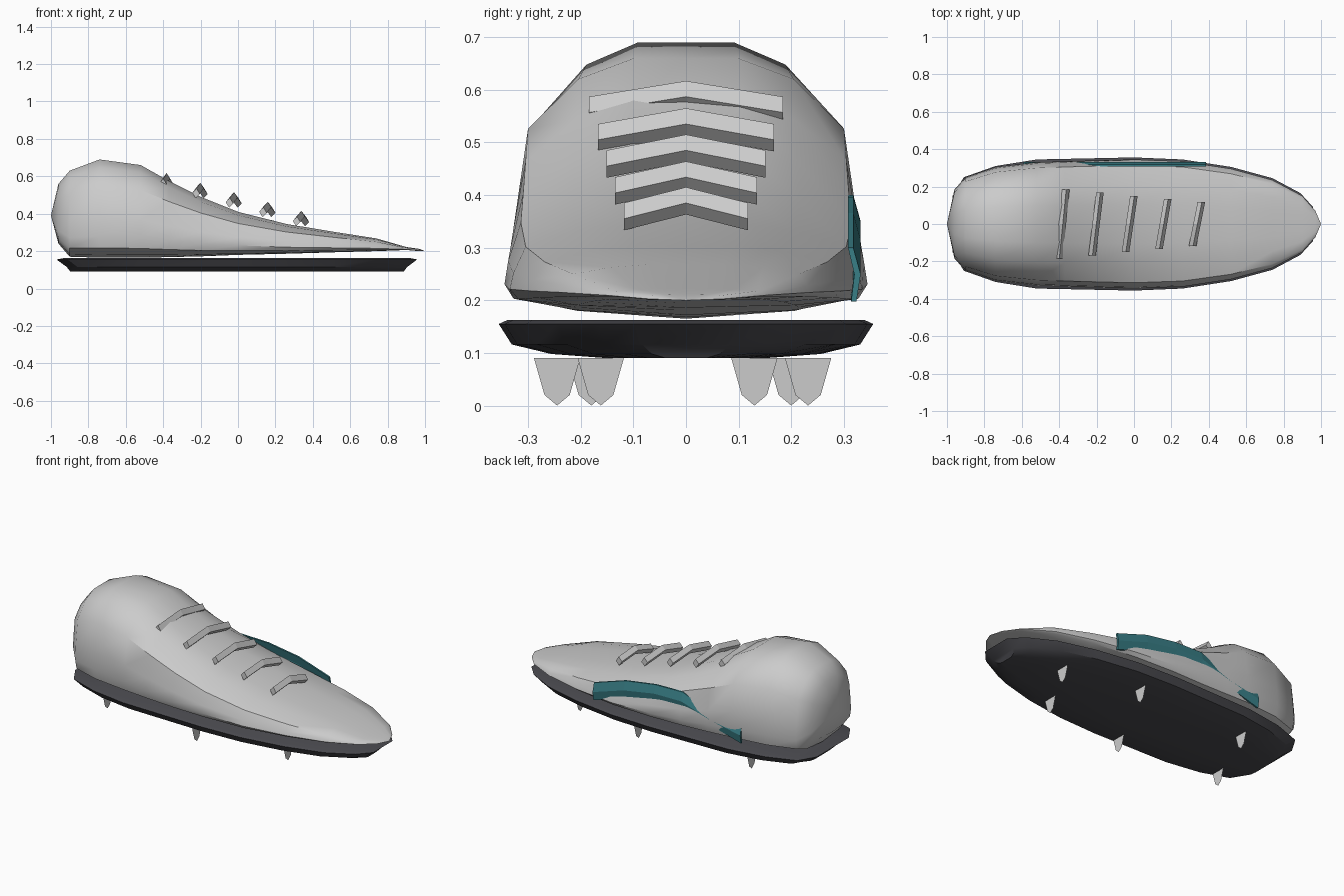
import bpy, bmesh

if "Cube" in bpy.data.objects:
    bpy.data.objects.remove(bpy.data.objects["Cube"])


def material(name, rgb):
    m = bpy.data.materials.new(name)
    m.diffuse_color = (*rgb, 1)
    m.use_nodes = True
    m.node_tree.nodes["Principled BSDF"].inputs["Base Color"].default_value = m.diffuse_color
    return m


def make(name, bm, mat=None, smooth=None):
    bmesh.ops.recalc_face_normals(bm, faces=bm.faces)
    me = bpy.data.meshes.new(name)
    bm.to_mesh(me)
    bm.free()
    ob = bpy.data.objects.new(name, me)
    bpy.context.collection.objects.link(ob)
    if mat:
        me.materials.append(mat)
    if smooth:
        bpy.ops.object.select_all(action='DESELECT')
        ob.select_set(True)
        bpy.context.view_layer.objects.active = ob
        bpy.ops.object.shade_smooth_by_angle(angle=smooth)
    return ob


def bridge(bm, rings):
    for a, b in zip(rings, rings[1:]):
        n = len(a)
        for i in range(n):
            j = (i + 1) % n
            bm.faces.new((a[i], a[j], b[j], b[i]))


def ring(bm, pts):
    return [bm.verts.new(p) for p in pts]


dark = material("dark_sole", (0.07, 0.07, 0.08))
teal = material("teal", (0.04, 0.21, 0.24))

# Upper: one half section scaled along the length, closed to a point at each end
half = [(0, 1), (.3, 1), (.62, .92), (.91, .73), (.98, .41),
        (1, .22), (.95, .10), (.62, .03), (0, 0)]
section = half + [(-y, z) for y, z in half[-2:0:-1]]
stations = [  # x, half width, bottom, top
    (-.96, .185, .24, .56), (-.90, .25, .17, .63), (-.74, .305, .165, .69),
    (-.52, .33, .165, .66), (-.37, .335, .168, .575), (-.2, .34, .172, .49),
    (0, .345, .18, .41), (.26, .335, .186, .345), (.52, .295, .194, .302),
    (.74, .235, .20, .268), (.90, .15, .206, .222), (.97, .07, .20, .212)]
bm = bmesh.new()
rings = [ring(bm, [(x, w * y, b + (t - b) * z) for y, z in section])
         for x, w, b, t in stations]
bridge(bm, rings)
for loop, tip in ((rings[0], (-1, 0, .39)), (rings[-1], (1, 0, .2))):
    p = bm.verts.new(tip)
    for i in range(len(loop)):
        bm.faces.new((loop[i], loop[(i + 1) % len(loop)], p))
make("shoe_upper", bm, smooth=0.7)

# Sole: one outline stacked at several heights
edge = [(-.97, .15), (-.91, .25), (-.74, .31), (-.52, .345), (0, .356),
        (.26, .345), (.52, .305), (.74, .245), (.89, .165), (.958, .09)]
outline = edge + [(x, -y) for x, y in reversed(edge)]
levels = [(.163, .96, .95), (.155, 1, 1), (.116, .945, .93),
          (.098, .93, .72), (.09, .925, .42)]
bm = bmesh.new()
rings = [ring(bm, [(x * sx, y * sy, z) for x, y in outline]) for z, sx, sy in levels]
bridge(bm, rings)
bm.faces.new(rings[0])
bm.faces.new(rings[-1])
make("sole", bm, dark, smooth=0.5)

# Laces: five slightly slanted chevron bars with a diamond section
for i in range(5):
    x = -.383 + .18 * i
    z = (.59, .538, .488, .437, .388)[i]
    w = .184 - .0165 * i
    bm = bmesh.new()
    rings = []
    for y, drop in ((-w, .03), (0, 0), (w, .03)):
        rings.append(ring(bm, [(x + .1 * y * (1 + .25 * i) + dx, y, z - drop + dz)
                               for dx, dz in ((.02, -.003), (.002, .027),
                                              (-.02, .003), (-.002, -.025))]))
    bridge(bm, rings)
    bm.faces.new(rings[0])
    bm.faces.new(rings[-1])
    make(f"lace_{i + 1}", bm)

# Side stripe: thin curved band on the back side, partly sunk in the upper
band = [(.385, .30, .198), (.18, .366, .262), (-.02, .396, .30),
        (-.2, .40, .30), (-.39, .325, .255), (-.59, .30, .20)]
bm = bmesh.new()
rings = [ring(bm, [(x, y, z) for y, z in
                   ((.318, t), (.332, (t + b) / 2), (.324, b),
                    (.314, b), (.320, (t + b) / 2), (.308, t))])
         for x, t, b in band]
bridge(bm, rings)
bm.faces.new(rings[0])
bm.faces.new(rings[-1])
make("side_stripe", bm, teal)

# Studs: flat pointed plates below the sole
spots = [(.445, -.162), (-.1, -.245), (-.735, -.18),
         (.605, .13), (.15, .232), (-.575, .2)]
for i, (x, y) in enumerate(spots):
    bm = bmesh.new()
    bm.faces.new(ring(bm, [(x, y + dy, z) for dy, z in
                           ((-.044, .09), (-.024, .02), (0, 0), (.024, .02), (.044, .09))]))
    make(f"stud_{i + 1}", bm)
